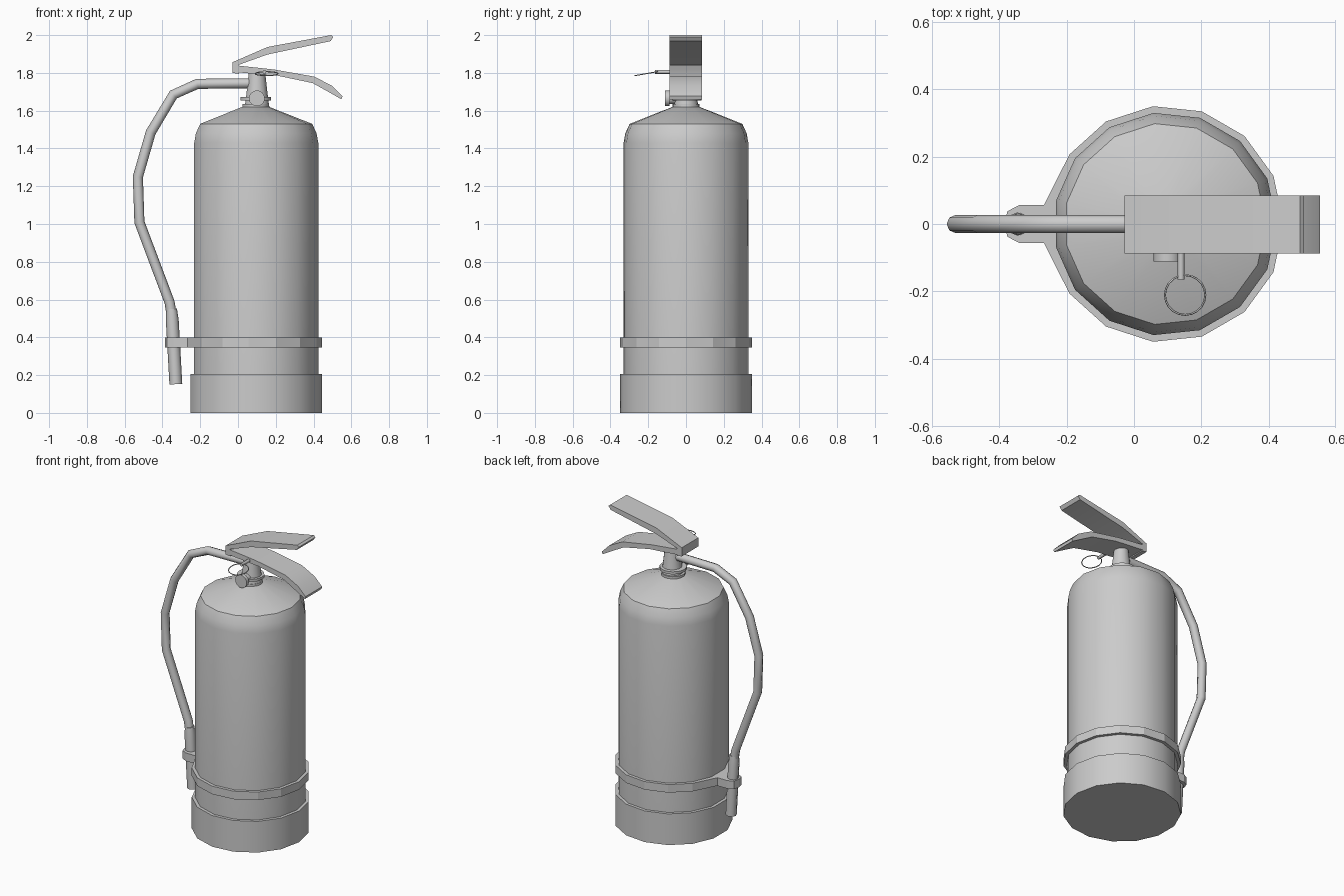
import bpy, bmesh
from math import pi, cos, sin, radians
from mathutils import Matrix, Vector

if "Cube" in bpy.data.objects:
    bpy.data.objects.remove(bpy.data.objects["Cube"])

CX = 0.093    # tank axis
SIDES = 15    # low-poly side count of the tank


def finish(bm, name, angle=None):
    bmesh.ops.recalc_face_normals(bm, faces=bm.faces)
    mesh = bpy.data.meshes.new(name)
    bm.to_mesh(mesh)
    bm.free()
    ob = bpy.data.objects.new(name, mesh)
    bpy.context.collection.objects.link(ob)
    if angle:
        bpy.ops.object.select_all(action='DESELECT')
        ob.select_set(True)
        bpy.context.view_layer.objects.active = ob
        bpy.ops.object.shade_smooth_by_angle(angle=radians(angle))
    return ob


def lathe(name, profile, n=SIDES, matrix=None, angle=40):
    """Closed solid of revolution from (radius, height) pairs."""
    bm = bmesh.new()
    rings = [[bm.verts.new((r * cos(2 * pi * i / n), r * sin(2 * pi * i / n), z))
              for i in range(n)] for r, z in profile]
    for a, b in zip(rings, rings[1:]):
        for i in range(n):
            j = (i + 1) % n
            bm.faces.new((a[i], a[j], b[j], b[i]))
    bm.faces.new(rings[0][::-1])
    bm.faces.new(rings[-1])
    bm.transform(matrix or Matrix.Translation((CX, 0, 0)))
    return finish(bm, name, angle)


def extrude(name, points, direction, angle=None):
    """Prism from a planar outline of 3D points."""
    bm = bmesh.new()
    face = bm.faces.new([bm.verts.new(p) for p in points])
    out = bmesh.ops.extrude_face_region(bm, geom=[face])
    bmesh.ops.translate(bm, vec=direction,
                        verts=[v for v in out['geom'] if isinstance(v, bmesh.types.BMVert)])
    if face.is_valid and not any(len(e.link_faces) == 1 for e in face.edges):
        pass
    else:
        bm.faces.new(list(bm.verts)[:len(points)])
    return finish(bm, name, angle)


def tube(name, points, radius, cyclic=False, radii=None, resolution=2):
    cu = bpy.data.curves.new(name, 'CURVE')
    cu.dimensions = '3D'
    cu.bevel_depth = radius
    cu.bevel_resolution = resolution
    cu.use_fill_caps = True
    sp = cu.splines.new('POLY')
    sp.points.add(len(points) - 1)
    for i, p in enumerate(points):
        sp.points[i].co = (*p, 1)
        sp.points[i].radius = radii[i] if radii else 1
    sp.use_cyclic_u = cyclic
    sp.use_smooth = True
    ob = bpy.data.objects.new(name, cu)
    bpy.context.collection.objects.link(ob)
    return ob


# Tank, base boot and neck
lathe("tank", [(0.332, 0.1), (0.332, 1.43), (0.323, 1.48), (0.3, 1.53), (0.072, 1.62)])
lathe("base_boot", [(0.352, 0), (0.352, 0.205)])
lathe("neck_ring", [(0.072, 1.61), (0.072, 1.635)])
lathe("neck_flange", [(0.082, 1.655), (0.082, 1.672)])
lathe("valve_neck", [(0.066, 1.62), (0.06, 1.66), (0.044, 1.8)],
      matrix=Matrix.Translation((0.1, 0, 0)))

# Pressure gauge facing the front
gauge_mat = Matrix.Translation((0.1, 0, 1.665)) @ Matrix.Rotation(pi / 2, 4, 'X')
lathe("pressure_gauge", [(0.03, 0.03), (0.03, 0.088), (0.042, 0.088), (0.042, 0.112)], 14, gauge_mat)

# Squeeze lever and carrying handle, from side profiles
lever = [(-0.028, 1.8), (-0.028, 1.857), (0.156, 1.937), (0.493, 2.0), (0.505, 1.99),
         (0.49, 1.968), (0.155, 1.897), (0.005, 1.843), (0.005, 1.795)]
handle = [(-0.028, 1.805), (0.005, 1.838), (0.19, 1.818), (0.405, 1.78), (0.5, 1.73),
          (0.553, 1.677), (0.548, 1.66), (0.46, 1.71), (0.395, 1.746), (0.21, 1.785)]
for name, prof in (("squeeze_lever", lever), ("carry_handle", handle)):
    extrude(name, [(x, -0.088, z) for x, z in prof], (0, 0.172, 0), 30)

# Strap with a tab that clips round the nozzle
half = [(CX + 0.352 * cos(radians(a)), 0.352 * sin(radians(a))) for a in range(24, 150, 24)]
half += [(-0.268, 0.056), (-0.342, 0.056), (-0.376, 0.038)]
outline = [(CX + 0.352, 0)] + half + [(-0.387, 0)] + [(x, -y) for x, y in reversed(half)]
extrude("hose_strap", [(x, y, 0.345) for x, y in outline], (0, 0, 0.053))

# Hose and nozzle
path = [(0.09, 1.745), (-0.215, 1.742), (-0.342, 1.685), (-0.462, 1.485), (-0.53, 1.25),
        (-0.522, 1.01), (-0.362, 0.585), (-0.347, 0.49)]
tube("hose", [(x, 0, z) for x, z in path], 0.027)
tube("nozzle", [(-0.352, 0, 0.55), (-0.348, 0, 0.49), (-0.34, 0, 0.35), (-0.329, 0, 0.152)],
     0.034, radii=[0.85, 1, 1, 1])

# Safety pin and pull ring
tube("safety_pin", [(0.14, -0.04, 1.805), (0.14, -0.165, 1.805)], 0.01)
tilt = Matrix.Translation((0.152, -0.211, 1.796)) @ Matrix.Rotation(radians(10), 4, 'X')
tube("pull_ring", [tilt @ Vector((0.06 * cos(2 * pi * i / 20), 0.06 * sin(2 * pi * i / 20), 0))
                   for i in range(20)], 0.003, cyclic=True, resolution=1)
